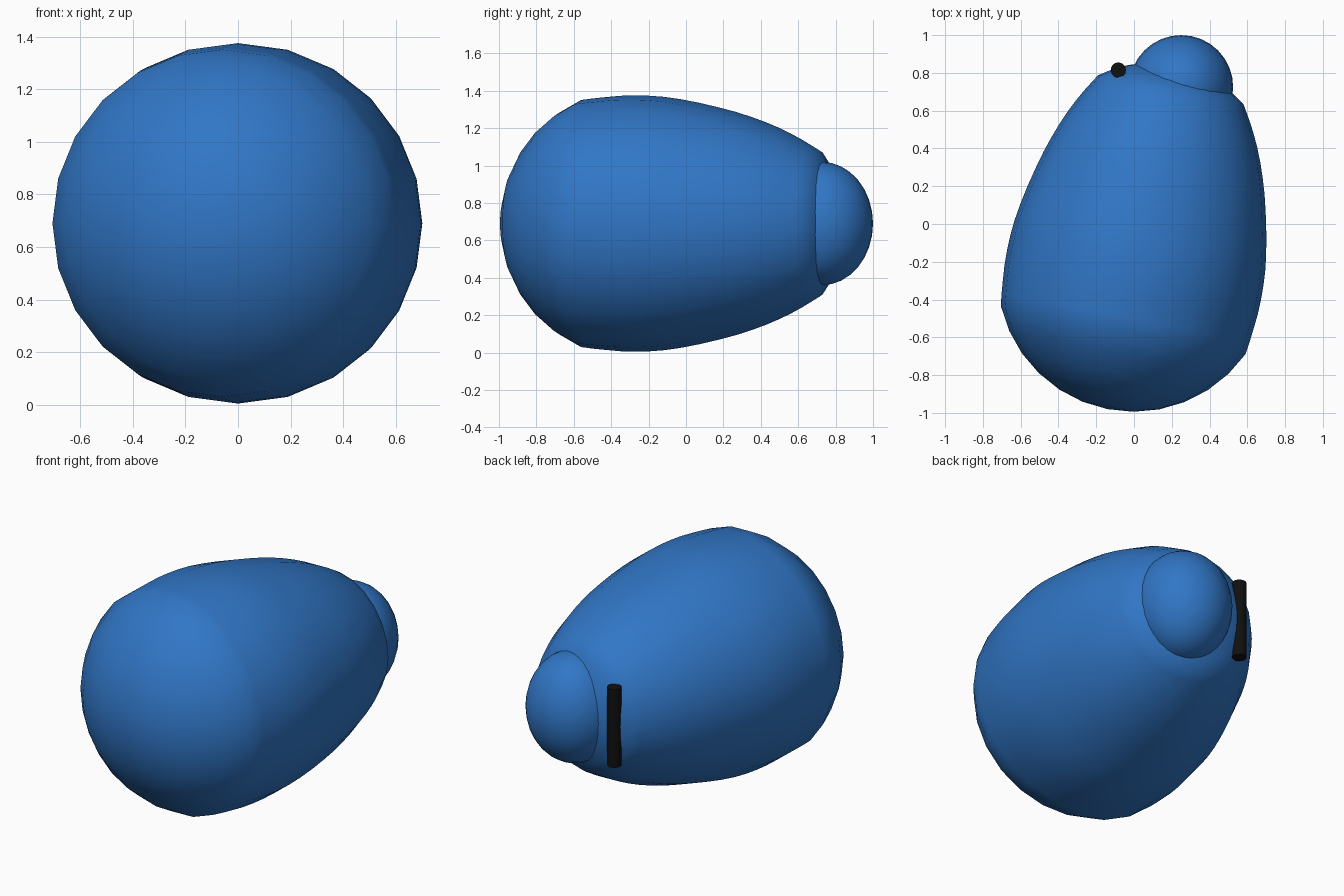
import bpy, bmesh, math
from mathutils import Matrix, Vector

if "Cube" in bpy.data.objects:
    bpy.data.objects.remove(bpy.data.objects["Cube"])

def material(name, color):
    m = bpy.data.materials.new(name)
    m.diffuse_color = color
    m.use_nodes = True
    m.node_tree.nodes["Principled BSDF"].inputs["Base Color"].default_value = m.diffuse_color
    return m

blue = material("blue", (0.03, 0.18, 0.56, 1))
black = material("black", (0.005, 0.005, 0.005, 1))
Z = 0.69

def finish(obj, name, mat, angle):
    obj.name = name
    obj.data.materials.append(mat)
    bpy.ops.object.select_all(action='DESELECT')
    obj.select_set(True)
    bpy.context.view_layer.objects.active = obj
    bpy.ops.object.shade_smooth_by_angle(angle=math.radians(angle))

def cap(radius, centre, a0, a1, n):
    """Arc points (distance along axis, radius), angles from the axis."""
    return [(centre + radius * math.cos(a0 + (a1 - a0) * i / n),
             radius * math.sin(a0 + (a1 - a0) * i / n)) for i in range(n + 1)]

# Egg body: rounded blunt front, swelling sides, shallow domed back
sides = [(-.23, .669), (-.16, .676), (-.08, .683), (0, .685), (.08, .683),
         (.16, .677), (.25, .664), (.35, .645), (.458, .62), (.55, .596),
         (.632, .57), (.71, .542), (.782, .512), (.845, .482), (.905, .45),
         (.955, .42)]
front = cap(.724, 0, math.pi, math.radians(114.2), 6)
back = cap(.646, .487, math.radians(37.4), 0, 5)
profile = front + sides + back

bm = bmesh.new()
verts = [bm.verts.new((r, 0, t)) for t, r in profile]
edges = [bm.edges.new(p) for p in zip(verts, verts[1:])]
bmesh.ops.spin(bm, geom=verts + edges, cent=(0, 0, 0), axis=(0, 0, 1),
               angle=2 * math.pi, steps=24)
bmesh.ops.remove_doubles(bm, verts=bm.verts, dist=1e-4)
bmesh.ops.recalc_face_normals(bm, faces=bm.faces)
# lay the axis along +y, leaning towards +x
lean = Matrix.Rotation(math.radians(-11.2), 4, 'Z') @ Matrix.Rotation(math.radians(-90), 4, 'X')
bmesh.ops.transform(bm, matrix=Matrix.Translation((0, -.27, Z)) @ lean, verts=bm.verts)
mesh = bpy.data.meshes.new("body")
bm.to_mesh(mesh)
bm.free()
body = bpy.data.objects.new("body", mesh)
bpy.context.collection.objects.link(body)
finish(body, "body", blue, 40)

# Rounded bump at the back
bpy.ops.mesh.primitive_uv_sphere_add(segments=32, ring_count=16, radius=1, location=(.25, .725, Z))
bump = bpy.context.object
bump.scale = (.275, .275, .33)
finish(bump, "back_bump", blue, 40)

# Upright black rod beside the bump
bpy.ops.mesh.primitive_cylinder_add(vertices=24, radius=.04, depth=.48, location=(-.083, .815, Z))
finish(bpy.context.object, "rod", black, 40)
